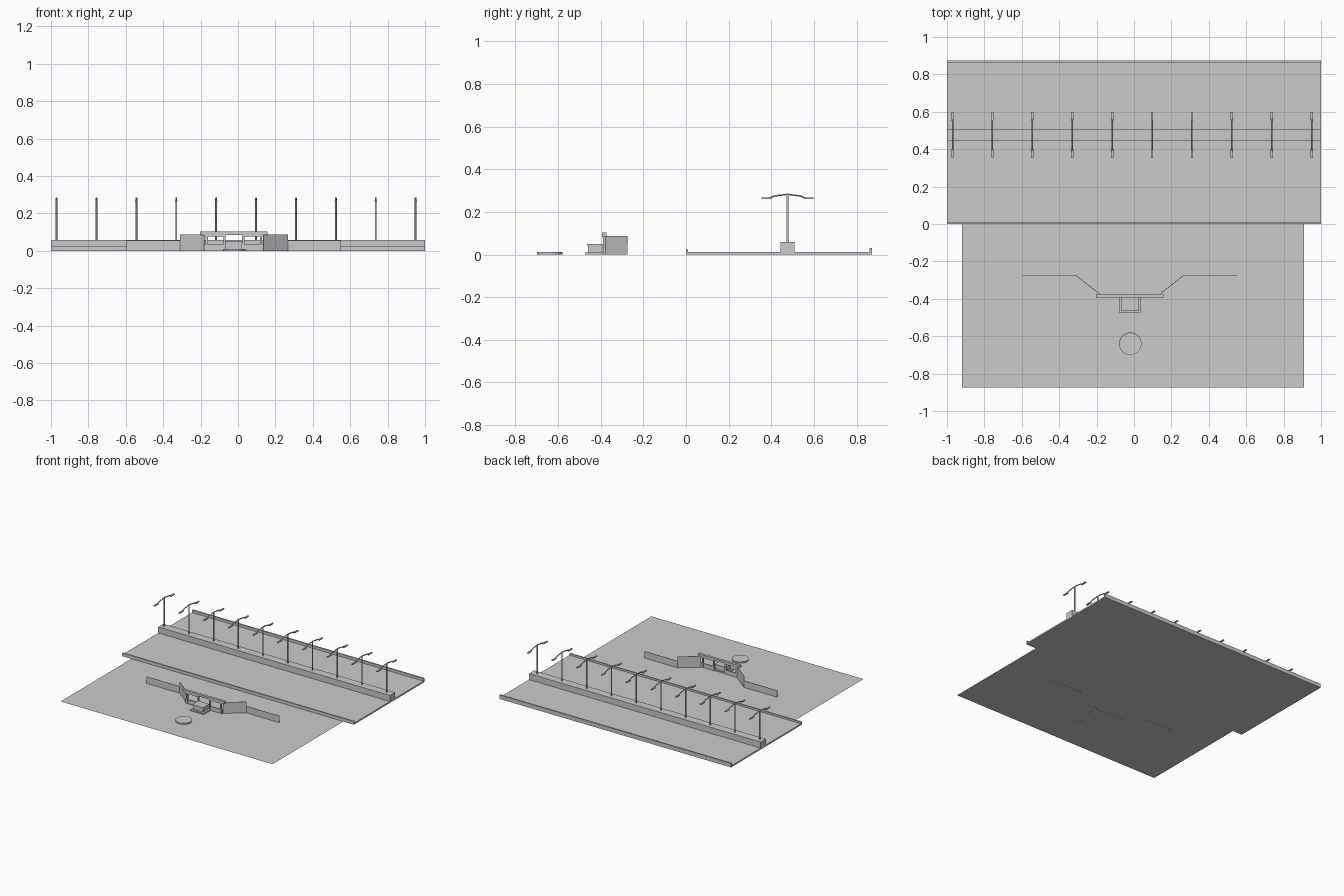
import bpy, bmesh, math
from mathutils import Vector

if "Cube" in bpy.data.objects:
    bpy.data.objects.remove(bpy.data.objects["Cube"])


def box(name, x0, x1, y0, y1, z0, z1):
    bm = bmesh.new()
    bmesh.ops.create_cube(bm, size=1)
    for v in bm.verts:
        v.co = Vector(((x0 + x1) / 2 + v.co.x * (x1 - x0),
                       (y0 + y1) / 2 + v.co.y * (y1 - y0),
                       (z0 + z1) / 2 + v.co.z * (z1 - z0)))
    return finish(name, bm)


def finish(name, bm):
    me = bpy.data.meshes.new(name)
    bm.to_mesh(me)
    bm.free()
    ob = bpy.data.objects.new(name, me)
    bpy.context.collection.objects.link(ob)
    return ob


def wall(name, a, b, height, t=0.003):
    """Thin upright wall between two plan points."""
    a, b = Vector(a), Vector(b)
    d = (b - a).normalized()
    n = Vector((-d.y, d.x)) * t / 2
    bm = bmesh.new()
    f = bm.faces.new([bm.verts.new((p.x, p.y, 0)) for p in (a - n, b - n, b + n, a + n)])
    r = bmesh.ops.extrude_face_region(bm, geom=[f])
    bmesh.ops.translate(bm, vec=(0, 0, height),
                        verts=[v for v in r["geom"] if isinstance(v, bmesh.types.BMVert)])
    bmesh.ops.recalc_face_normals(bm, faces=bm.faces)
    return finish(name, bm)


def tube(name, points, radius):
    cu = bpy.data.curves.new(name, "CURVE")
    cu.dimensions = "3D"
    cu.bevel_depth = radius
    cu.bevel_resolution = 1
    cu.use_fill_caps = True
    sp = cu.splines.new("POLY")
    sp.points.add(len(points) - 1)
    for p, co in zip(sp.points, points):
        p.co = (*co, 1)
    ob = bpy.data.objects.new(name, cu)
    bpy.context.collection.objects.link(ob)
    return ob


# Flat plaza ground in three panels
bm = bmesh.new()
xs = (-0.92, -0.29, 0.0, 0.91)
rows = [[bm.verts.new((x, y, 0.001)) for x in xs] for y in (-0.873, 0.0)]
for i in range(3):
    bm.faces.new((rows[0][i], rows[0][i + 1], rows[1][i + 1], rows[1][i]))
finish("plaza_ground", bm)

# Road slab, kerbs and central median
box("road_slab", -1, 1, 0, 0.873, 0, 0.011)
box("front_kerb", -1, 1, 0, 0.010, 0, 0.025)
box("back_kerb", -1, 1, 0.861, 0.873, 0, 0.031)
box("median", -1, 1, 0.444, 0.508, 0, 0.058)

# Row of double-armed street lamps
for i in range(10):
    x = -0.97 + i * 0.2133
    y = 0.476
    tube("lamp_post", [(x, y, 0.058), (x, y, 0.283)], 0.005)
    for s in (-1, 1):
        tube("lamp_arm", [(x, y, 0.283), (x, y + s * 0.06, 0.275)], 0.004)
        box("lamp_head", x - 0.006, x + 0.006, *sorted((y + s * 0.075, y + s * 0.122)),
            0.261, 0.268)
        tube("lamp_arm_end", [(x, y + s * 0.06, 0.275), (x, y + s * 0.085, 0.266)], 0.004)

# Gate walls, mirrored about the gate centre
cx = -0.0225
for s in (-1, 1):
    wall("side_wall", (cx + s * 0.573, -0.275), (cx + s * 0.288, -0.275), 0.054)
    wall("wing_wall", (cx + s * 0.288, -0.275), (cx + s * 0.158, -0.376), 0.088)
    # Gate posts, low barrier panels and rails
    for px in (0.05, 0.145):
        c = cx + s * px
        box("gate_post", c - 0.006, c + 0.006, -0.390, -0.378, 0, 0.088)
    a, b = sorted((cx + s * 0.056, cx + s * 0.158))
    box("barrier_panel", a, b, -0.388, -0.380, 0, 0.034)
    box("upper_rail", a, b, -0.391, -0.378, 0.078, 0.086)

# Beam over the gate
box("gate_beam", cx - 0.18, cx + 0.18, -0.393, -0.373, 0.086, 0.103)

# Ticket booth on its step
box("booth_step", cx - 0.058, cx + 0.058, -0.474, -0.385, 0, 0.010)
box("booth_body", cx - 0.043, cx + 0.043, -0.460, -0.392, 0.010, 0.043)
box("booth_roof", cx - 0.048, cx + 0.048, -0.465, -0.390, 0.043, 0.049)

# Round plinth in front of the gate
bm = bmesh.new()
bmesh.ops.create_cone(bm, cap_ends=True, segments=32, radius1=0.06, radius2=0.06, depth=0.011)
bmesh.ops.translate(bm, vec=(-0.02, -0.64, 0.0055), verts=bm.verts)
top = [f for f in bm.faces if f.normal.z > 0.9]
bmesh.ops.inset_region(bm, faces=top, thickness=0.006)
bmesh.ops.translate(bm, vec=(0, 0, -0.002), verts=list(top[0].verts))
finish("round_plinth", bm)
